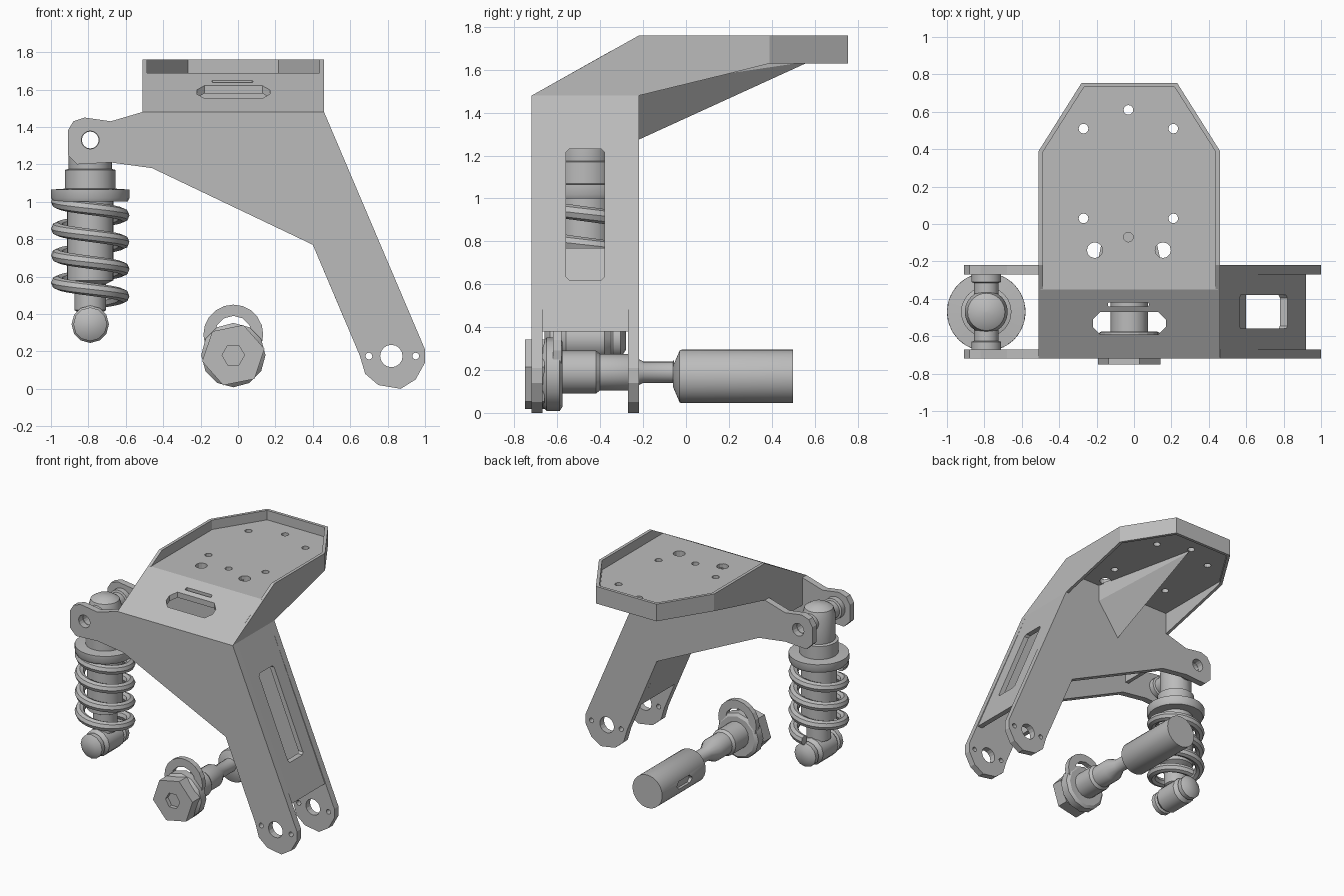
import bpy, bmesh, math
from mathutils import Vector, Matrix

if "Cube" in bpy.data.objects:
    bpy.data.objects.remove(bpy.data.objects["Cube"])

grey = bpy.data.materials.new("plain grey")
grey.use_nodes = True
grey.diffuse_color = (0.5, 0.5, 0.5, 1)
grey.node_tree.nodes["Principled BSDF"].inputs["Base Color"].default_value = (0.5, 0.5, 0.5, 1)


def add(name, bm, smooth=False):
    bmesh.ops.recalc_face_normals(bm, faces=bm.faces)
    me = bpy.data.meshes.new(name)
    bm.to_mesh(me)
    bm.free()
    me.materials.append(grey)
    if smooth:
        me.polygons.foreach_set("use_smooth", [True] * len(me.polygons))
        me.set_sharp_from_angle(angle=math.radians(35))
    ob = bpy.data.objects.new(name, me)
    bpy.context.collection.objects.link(ob)
    return ob


def prism(name, pts, axis, lo, hi):
    """Extrude a 2D outline along an axis; the outline uses the other two axes."""
    def at(p, d):
        return {"x": (d, p[0], p[1]), "y": (p[0], d, p[1]), "z": (p[0], p[1], d)}[axis]
    bm = bmesh.new()
    a = [bm.verts.new(at(p, lo)) for p in pts]
    b = [bm.verts.new(at(p, hi)) for p in pts]
    bm.faces.new(a)
    bm.faces.new(b[::-1])
    for i in range(len(pts)):
        j = (i + 1) % len(pts)
        bm.faces.new((a[i], a[j], b[j], b[i]))
    return add(name, bm)


def circle(cx, cy, r, n=16, turn=0.0):
    return [(cx + r * math.cos(turn + math.tau * i / n),
             cy + r * math.sin(turn + math.tau * i / n)) for i in range(n)]


def chamfered(x0, x1, y0, y1, c):
    return [(x0 + c, y0), (x1 - c, y0), (x1, y0 + c), (x1, y1 - c),
            (x1 - c, y1), (x0 + c, y1), (x0, y1 - c), (x0, y0 + c)]


def lathe(name, profile, centre, axis="z", n=24):
    """Spin (radius, distance) points about an axis through centre."""
    bm = bmesh.new()
    rings = []
    for r, d in profile:
        rings.append([bm.verts.new((x, y, d)) for x, y in circle(0, 0, max(r, 0.001), n)])
    for a, b in zip(rings, rings[1:]):
        for i in range(n):
            j = (i + 1) % n
            bm.faces.new((a[i], a[j], b[j], b[i]))
    bm.faces.new(rings[0][::-1])
    bm.faces.new(rings[-1])
    if axis == "y":
        bm.transform(Matrix.Rotation(math.radians(-90), 4, "X"))
    bm.transform(Matrix.Translation(centre))
    return add(name, bm, True)


def cut(ob, cutters):
    """Subtract the cutters from the part and discard them."""
    for c in cutters:
        m = ob.modifiers.new("cut", "BOOLEAN")
        m.operation, m.solver, m.object = "DIFFERENCE", "EXACT", c
    bpy.context.view_layer.update()
    dg = bpy.context.evaluated_depsgraph_get()
    me = bpy.data.meshes.new_from_object(ob.evaluated_get(dg))
    ob.modifiers.clear()
    ob.data = me
    for c in cutters:
        bpy.data.objects.remove(c)


# Front and back bracket plates with the arm ear and the foot
outline = [(-0.51, 1.48), (0.46, 1.48), (0.99, 0.21), (0.99, 0.14), (0.95, 0.05), (0.87, 0.0),
           (0.75, 0.02), (0.68, 0.08), (0.65, 0.18), (0.4, 0.77), (-0.46, 1.18), (-0.68, 1.21),
           (-0.86, 1.2), (-0.91, 1.25), (-0.91, 1.38), (-0.88, 1.43), (-0.82, 1.45), (-0.68, 1.43)]
outline[2:4] = [(1.0, 0.21), (1.0, 0.14)]
for name, y0, y1 in (("front_plate", -0.72, -0.67), ("back_plate", -0.27, -0.22)):
    plate = prism(name, outline, "y", y0, y1)
    holes = [(-0.79, 1.33, 0.048), (0.82, 0.175, 0.06), (0.7, 0.175, 0.018), (0.95, 0.175, 0.018)]
    cut(plate, [prism("hole", circle(*h), "y", y0 - 0.1, y1 + 0.1) for h in holes])
prism("back_plate_top", [(-0.5, 1.48), (0.45, 1.48), (0.45, 1.67), (-0.5, 1.67)], "y", -0.27, -0.22)

# Walls joining the plates
outer = prism("leg_outer_wall", [(0.46, 1.48), (0.92, 0.38), (0.88, 0.38), (0.42, 1.48)], "y", -0.67, -0.27)
cut(outer, [prism("slot", chamfered(-0.56, -0.38, 0.62, 1.23, 0.015), "x", 0.3, 1.2)])
prism("leg_inner_wall", [(0.4, 0.77), (0.43, 0.77), (0.6, 0.38), (0.565, 0.38)], "y", -0.67, -0.27)
prism("arm_wall", chamfered(-0.67, -0.27, 1.27, 1.48, 0.001), "x", -0.51, -0.48)

# Sloped front panel
slope = prism("sloped_panel", [(-0.72, 1.48), (-0.35, 1.688), (-0.35, 1.65), (-0.69, 1.45)], "x", -0.49, 0.44)
cut(slope, [prism("slot", chamfered(-0.22, 0.17, -0.59, -0.47, 0.04), "z", 1.3, 2),
            prism("slit", chamfered(-0.14, 0.08, -0.44, -0.42, 0.005), "z", 1.3, 2)])

# Tray: floor, side walls and three-sided back rim
floor = prism("tray_floor", [(-0.5, -0.35), (0.45, -0.35), (0.45, 0.39), (0.225, 0.74), (-0.275, 0.74),
                             (-0.5, 0.39)], "z", 1.65, 1.688)
holes = [(x, y, 0.026) for x in (-0.27, 0.21) for y in (0.03, 0.51)]
holes += [(x, -0.14, 0.042) for x in (-0.21, 0.155)] + [(-0.03, y, 0.026) for y in (-0.07, 0.61)]
cut(floor, [prism("hole", circle(*h, 12), "z", 1.5, 1.8) for h in holes])
side = [(-0.72, 1.48), (-0.22, 1.76), (0.39, 1.76), (0.39, 1.63), (0.15, 1.57), (-0.22, 1.48)]
prism("tray_right_wall", side, "x", -0.51, -0.487)
prism("tray_left_wall", side, "x", 0.437, 0.46)
rim = [(-0.51, 0.39), (-0.28, 0.755), (0.23, 0.755), (0.46, 0.39)]
inner = [(-0.487, 0.385), (-0.267, 0.732), (0.217, 0.732), (0.437, 0.385)]
prism("tray_back_rim", rim + inner[::-1], "z", 1.63, 1.76)

# Gusset between the back plate and the tray underside
bm = bmesh.new()
for p in [(-0.03, -0.23, 1.27), (-0.03, 0.02, 1.51), (-0.03, 0.58, 1.64), (-0.2, -0.23, 1.52), (0.15, -0.23, 1.52),
          (-0.2, -0.23, 1.66), (0.15, -0.23, 1.66), (-0.03, 0.58, 1.66), (-0.1, 0.2, 1.66), (0.04, 0.2, 1.66)]:
    bm.verts.new(p)
hull = bmesh.ops.convex_hull(bm, input=bm.verts)
bmesh.ops.delete(bm, geom=list({v for v in hull["geom_interior"] if isinstance(v, bmesh.types.BMVert)}), context="VERTS")
add("gusset", bm)

# Shock absorber body, upper eye and lower eye
sx, sy = -0.79, -0.47
lathe("shock_body", [(0.05, 0.4), (0.085, 0.42), (0.085, 0.56), (0.125, 0.58), (0.125, 1.0), (0.2, 1.0),
                     (0.21, 1.02), (0.21, 1.065), (0.135, 1.07), (0.135, 1.17), (0.1, 1.18)], (sx, sy, 0))
head = lathe("shock_head", [(0.11, 1.14), (0.115, 1.17), (0.115, 1.36), (0.1, 1.41), (0.06, 1.435), (0, 1.44)], (sx, sy, 0))
pin = lathe("shock_pin", [(0.08, -0.2), (0.08, -0.16), (0.065, -0.155), (0.065, 0.155), (0.08, 0.16), (0.08, 0.2)],
            (sx, sy, 1.33), "y")
for part in (head, pin):
    cut(part, [prism("bore", circle(sx, 1.33, 0.045), "y", -1, 0)])
lathe("shock_lower_eye", [(0.05, -0.19), (0.09, -0.165), (0.09, -0.13), (0.075, -0.12), (0.1, -0.09), (0.1, 0.09),
                          (0.075, 0.12), (0.09, 0.13), (0.09, 0.165), (0.05, 0.19)], (sx, sy, 0.345), "y", 12)

# Coil spring
bm = bmesh.new()
steps, turns, sides, rings = 96, 3.75, 8, []
for i in range(steps + 1):
    t = i / steps
    a = math.pi + math.tau * turns * t
    out = Vector((math.cos(a), math.sin(a), 0))
    mid = Vector((sx, sy, 1.0 - 0.54 * t)) + out * 0.175
    rings.append([bm.verts.new(mid + out * u + Vector((0, 0, v))) for u, v in circle(0, 0, 0.035, sides)])
for a, b in zip(rings, rings[1:]):
    for k in range(sides):
        j = (k + 1) % sides
        bm.faces.new((a[k], a[j], b[j], b[k]))
bm.faces.new(rings[0])
bm.faces.new(rings[-1])
add("spring", bm, True)

# Axle bolt with hex head, washers, neck and end cylinder
bx, bz = -0.025, 0.18
hexhead = prism("bolt_head", circle(bx, bz, 0.17, 6, 0.2), "y", -0.75, -0.66)
cut(hexhead, [prism("socket", circle(bx, bz, 0.06, 6), "y", -0.8, -0.72)])
lathe("bolt_flange", [(0.15, -0.67), (0.172, -0.65), (0.172, -0.59), (0.15, -0.575)], (bx, 0, bz), "y", 12)
ring = prism("lock_washer", circle(bx, 0.29, 0.16, 20), "y", -0.62, -0.58)
cut(ring, [prism("bore", circle(bx, 0.29, 0.1, 12), "y", -0.8, -0.4)])
lathe("axle", [(0.1, -0.6), (0.1, -0.42), (0.085, -0.4), (0.085, -0.27), (0.05, -0.2), (0.05, -0.06),
               (0.06, -0.055)], (bx, 0, 0.19), "y", 16)
end = lathe("end_cylinder", [(0.05, -0.06), (0.12, -0.03), (0.125, -0.02), (0.125, 0.5)], (bx, 0, 0.17), "y", 32)
cut(end, [prism("keyway", chamfered(0.14, 0.32, 0.14, 0.2, 0.025), "x", -0.3, bx - 0.1)])
